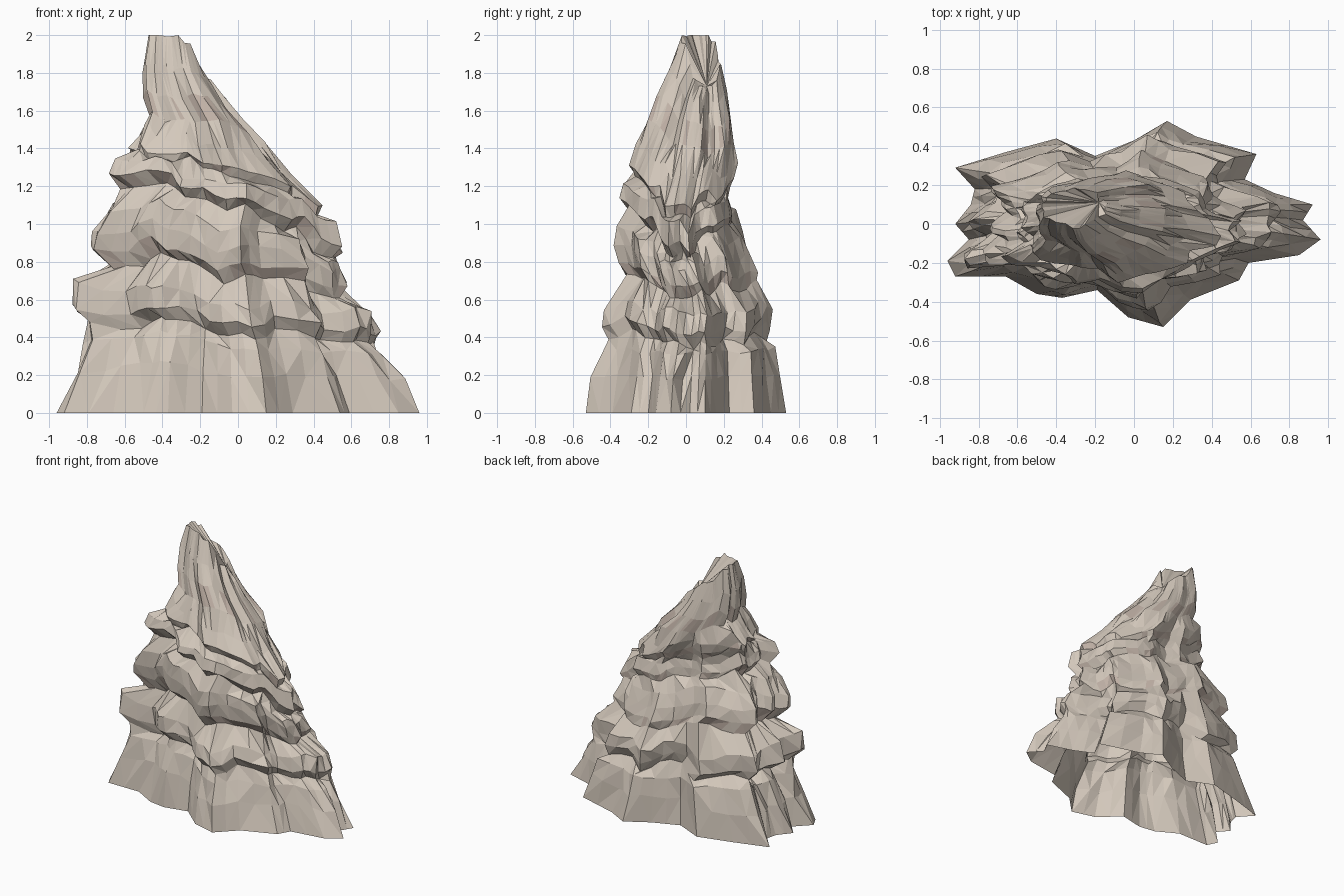
import bpy
import bmesh
import math
import random

random.seed(11)
start_cube = bpy.data.objects.get("Cube")
if start_cube:
    bpy.data.objects.remove(start_cube, do_unlink=True)


def make_material(name, colour):
    material = bpy.data.materials.new(name)
    material.use_nodes = True
    material.diffuse_color = colour
    shader = material.node_tree.nodes["Principled BSDF"]
    shader.inputs["Base Color"].default_value = colour
    shader.inputs["Roughness"].default_value = 0.9
    return material


stone = make_material("pale stone", (0.66, 0.585, 0.505, 1))
ledge_stone = make_material("warm ledge stone", (0.54, 0.45, 0.39, 1))

# Jagged footprint of the crag
FOOTPRINT = [
    (.96, -.08), (.85, -.16), (.59, -.2), (.54, -.29), (.29, -.39), (.15, -.53),
    (-.03, -.48), (-.19, -.34), (-.37, -.38), (-.5, -.36), (-.66, -.27),
    (-.92, -.27), (-.96, -.19), (-.85, -.08), (-.92, 0), (-.84, .1), (-.82, .18),
    (-.92, .29), (-.66, .37), (-.4, .44), (-.2, .35), (0, .43), (.17, .53),
    (.32, .45), (.63, .36), (.57, .23), (.72, .16), (.92, .1), (.87, .02)]

# Stacked strata: each level gives x limits, y limits, then heights at
# the left, middle and right; every stratum starts with its undercut
STRATA = [
    [(-.96, .96, -.53, .53, 0, 0, 0),
     (-.88, .86, -.49, .51, .2, .2, .18),
     (-.8, .77, -.44, .48, .38, .35, .31)],
    [(-.75, .7, -.39, .44, .46, .42, .35),
     (-.86, .75, -.44, .46, .53, .49, .41),
     (-.84, .71, -.42, .47, .67, .58, .52)],
    [(-.69, .58, -.33, .37, .81, .73, .6),
     (-.79, .61, -.37, .37, .9, .8, .66),
     (-.77, .59, -.39, .35, 1, .89, .76),
     (-.7, .54, -.38, .31, 1.11, 1, .8)],
    [(-.57, .49, -.31, .26, 1.19, 1.07, .83),
     (-.63, .54, -.36, .27, 1.25, 1.12, .88),
     (-.6, .52, -.34, .25, 1.32, 1.19, 1)],
    [(-.57, .43, -.28, .24, 1.37, 1.24, 1.03),
     (-.58, .45, -.3, .26, 1.41, 1.28, 1.08),
     (-.53, .3, -.26, .28, 1.5, 1.37, 1.24)],
    [(-.47, .17, -.2, .27, 1.57, 1.47, 1.4),
     (-.5, .04, -.15, .25, 1.68, 1.59, 1.53),
     (-.51, -.06, -.09, .22, 1.84, 1.73, 1.64),
     (-.48, -.14, -.02, .19, 2.03, 1.89, 1.71)]]
POLE = (-.18, .11, 1.73)


def unit_columns():
    """Footprint in unit coordinates with a point added on every edge."""
    columns = []
    for i, (x, y) in enumerate(FOOTPRINT):
        nx, ny = FOOTPRINT[(i + 1) % len(FOOTPRINT)]
        columns.append((x / .96, y / .53))
        columns.append(((x + nx) / 2 / .96, (y + ny) / 2 / .53))
    return columns


def ragged(count, amount):
    """Random offsets around a ring, softened between neighbours."""
    raw = [random.uniform(-amount, amount) for _ in range(count)]
    return [(raw[i - 1] + 2 * raw[i] + raw[(i + 1) % count]) / 3 for i in range(count)]


def spread(centre, low, high, t):
    return centre + t * ((high - centre) if t > 0 else (centre - low))


def level_points(level, columns, rise, swell, lift):
    """One ring of the crag, its footprint rounded off as it rises."""
    x0, x1, y0, y1, left, middle, right = level
    cx = (x0 + x1) / 2
    cy = (y0 + y1) / 2
    points = []
    for (u, v), s, dz in zip(columns, swell, lift):
        r = math.hypot(u, v)
        fit = (r + (.97 - r) * .6 * rise) / r
        k = fit
        z = middle + u * (right - left) / 2 + u * u * ((right + left) / 2 - middle)
        z -= .07 * v * rise * rise
        if rise > 0:
            k *= 1 + s + random.uniform(-.04, .04)
            # Ledges arch up over the front left shoulder
            arch = max(0, 1 - abs(u + .5) / .45) * max(0, -v)
            z += dz + random.uniform(-.015, .015) + .12 * arch * (1 - rise)
        z = min(z, 2)
        points.append((spread(cx, x0, x1, u * k), spread(cy, y0, y1, v * k), z))
    # Higher facets grow broader as in-between points settle onto the edges
    for i in range(1, len(points), 2):
        before, after = points[i - 1], points[(i + 1) % len(points)]
        points[i] = tuple(p + ((a + b) / 2 - p) * rise
                          for p, a, b in zip(points[i], before, after))
    return points


def build_crag():
    columns = unit_columns()
    count = len(columns)
    total = sum(len(stratum) for stratum in STRATA)
    bm = bmesh.new()
    rings = []
    undercuts = set()
    for number, stratum in enumerate(STRATA):
        swell = ragged(count, .1 if number else 0)
        lift = ragged(count, .05 if number else 0)
        for step, level in enumerate(stratum):
            rise = len(rings) / (total - 1)
            if step == 0 and number:
                undercuts.add(len(rings))
            points = level_points(level, columns, rise, swell, lift)
            rings.append([bm.verts.new(p) for p in points])

    # Walls, split into facets along varied diagonals
    for index, (low, high) in enumerate(zip(rings, rings[1:])):
        for i in range(count):
            j = (i + 1) % count
            a, b, c, d = low[i], low[j], high[j], high[i]
            if random.random() < .5:
                triples = (a, b, c), (a, c, d)
            else:
                triples = (a, b, d), (b, c, d)
            warm = index in undercuts and index > 4 and random.random() < .45
            for triple in triples:
                bm.faces.new(triple).material_index = int(warm)

    # Fan that closes the summit behind the raised crest
    pole = bm.verts.new(POLE)
    for i in range(count):
        bm.faces.new((rings[-1][i], rings[-1][(i + 1) % count], pole))

    bmesh.ops.recalc_face_normals(bm, faces=bm.faces[:])
    mesh = bpy.data.meshes.new("rock_crag")
    bm.to_mesh(mesh)
    bm.free()
    mesh.materials.append(stone)
    mesh.materials.append(ledge_stone)
    crag = bpy.data.objects.new("rock_crag", mesh)
    bpy.context.collection.objects.link(crag)


build_crag()
